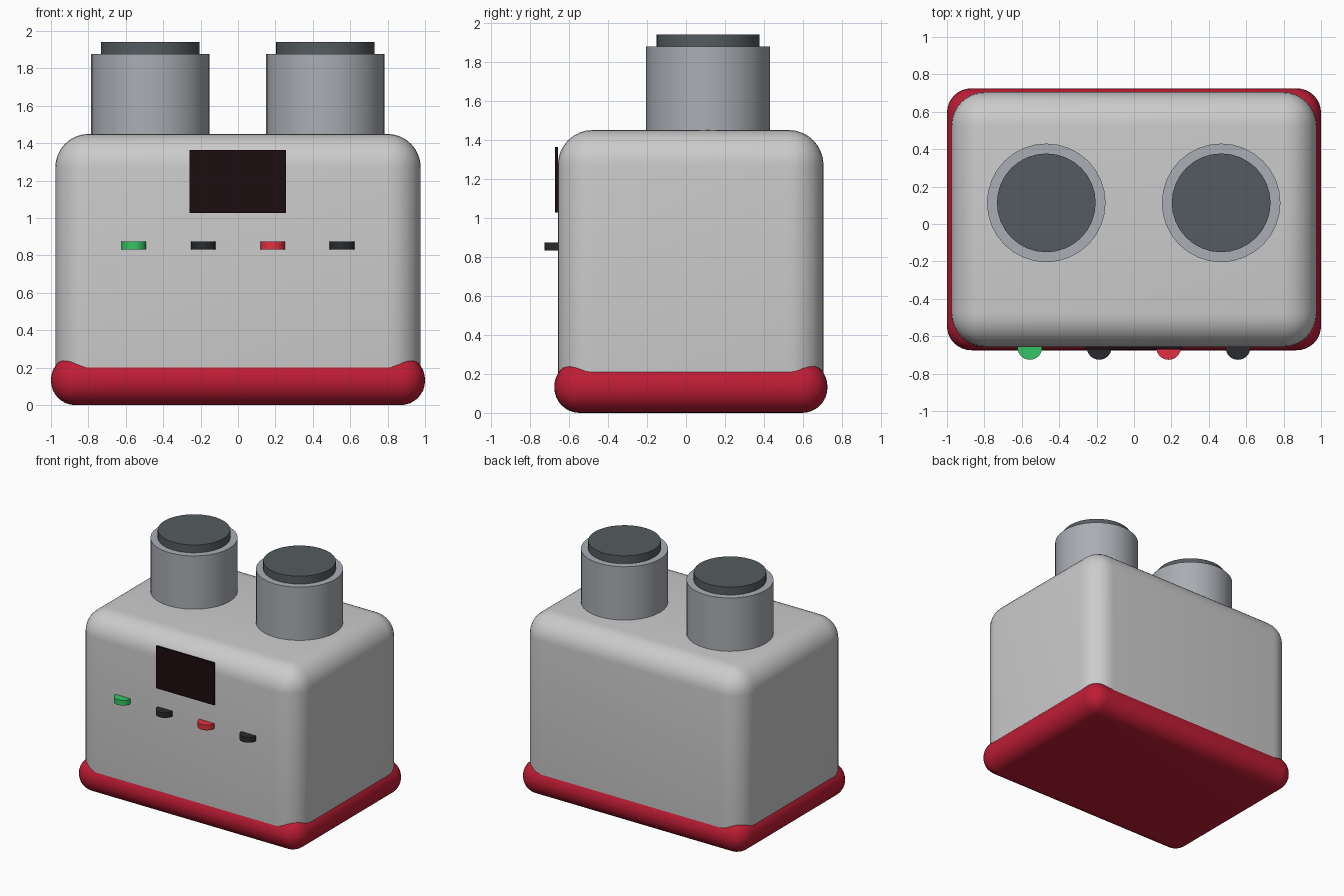
import bpy

if "Cube" in bpy.data.objects:
    bpy.data.objects.remove(bpy.data.objects["Cube"])

def material(name, rgb):
    m = bpy.data.materials.new(name)
    m.diffuse_color = (*rgb, 1)
    m.use_nodes = True
    m.node_tree.nodes["Principled BSDF"].inputs["Base Color"].default_value = m.diffuse_color
    return m

RED = material("red_base", (0.52, 0.012, 0.035))
LIGHT = material("light_shell", (0.6, 0.6, 0.61))
METAL = material("metal_grey", (0.40, 0.42, 0.45))
SLATE = material("slate", (0.09, 0.105, 0.115))
SCREEN = material("screen_dark", (0.012, 0.004, 0.005))
BLACK = material("button_black", (0.022, 0.024, 0.027))
GREEN = material("button_green", (0.035, 0.55, 0.13))
BRIGHT_RED = material("button_red", (0.75, 0.03, 0.055))

def finish(name, mat):
    ob = bpy.context.object
    ob.name = name
    ob.data.materials.append(mat)
    return ob

def box(name, lo, hi, mat, radius=0, segments=8):
    bpy.ops.mesh.primitive_cube_add(size=1, location=[(a + b) / 2 for a, b in zip(lo, hi)])
    ob = finish(name, mat)
    ob.scale = [b - a for a, b in zip(lo, hi)]
    bpy.ops.object.transform_apply(location=False, rotation=False, scale=True)
    if radius:
        bev = ob.modifiers.new("rounding", 'BEVEL')
        bev.width = radius
        bev.segments = segments
        bpy.ops.object.modifier_apply(modifier=bev.name)
        bpy.ops.object.shade_smooth_by_angle()
    return ob

def cylinder(name, x, y, z0, z1, r, mat):
    bpy.ops.mesh.primitive_cylinder_add(vertices=32, radius=r, depth=z1 - z0,
                                        location=(x, y, (z0 + z1) / 2))
    finish(name, mat)
    bpy.ops.object.shade_smooth_by_angle()

# Rounded base and housing
box("base", (-1, -0.675, 0), (1, 0.725, 0.265), RED, 0.13)
box("housing", (-0.977, -0.657, 0.002), (0.977, 0.705, 1.45), LIGHT, 0.18)

# Display panel
box("display_panel", (-0.258, -0.671, 1.026), (0.256, -0.656, 1.363), SCREEN)

# Half-exposed disc buttons along the front
for i, mat in enumerate((GREEN, BLACK, BRIGHT_RED, BLACK)):
    cylinder(f"button_{i + 1}", -0.557 + 0.371 * i, -0.66, 0.833, 0.874, 0.066, mat)

# Two top canisters with inset caps
for side, x in (("left", -0.469), ("right", 0.466)):
    cylinder(f"{side}_canister", x, 0.113, 1.3, 1.877, 0.317, METAL)
    cylinder(f"{side}_cap", x, 0.113, 1.8, 1.94, 0.264, SLATE)
